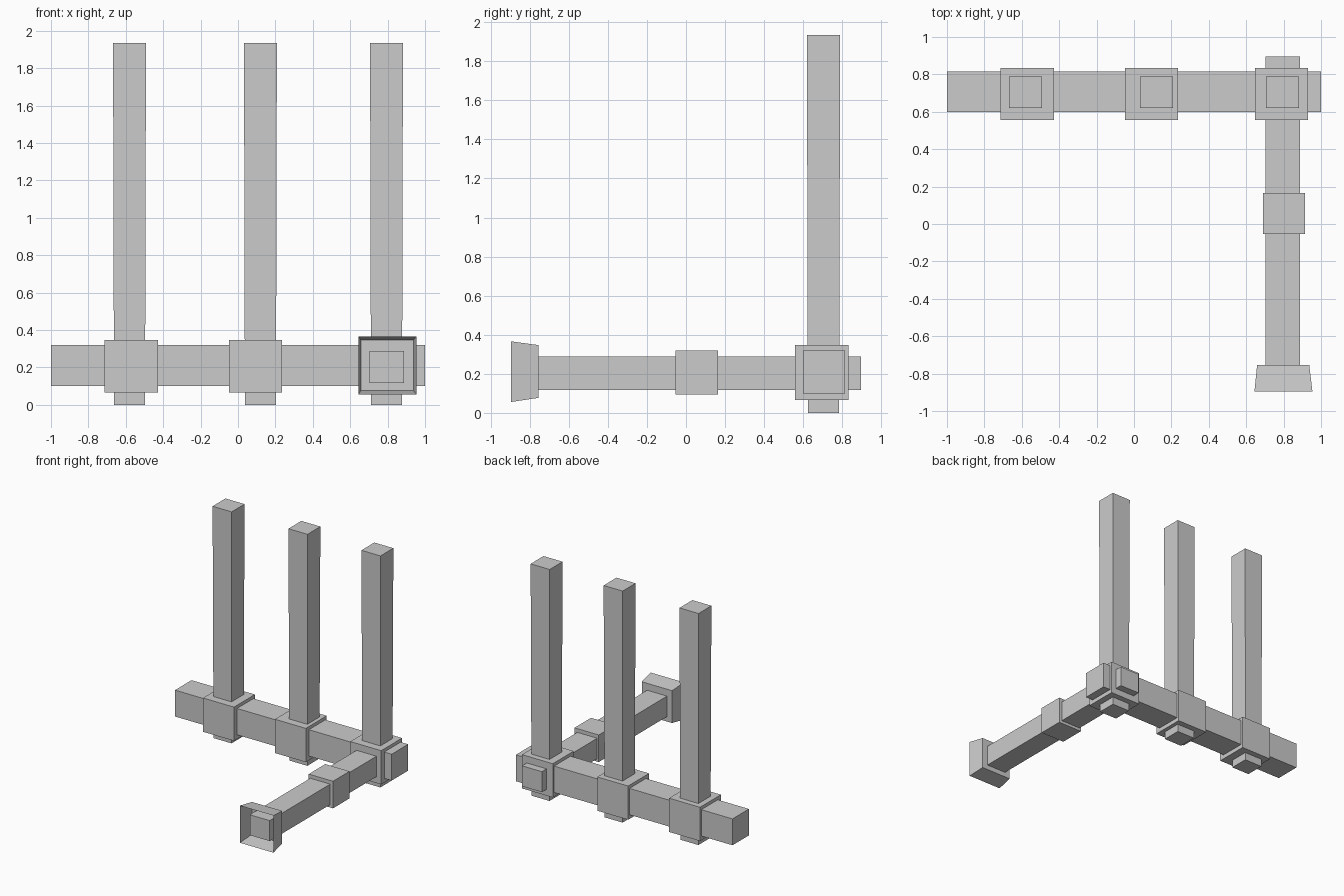
import bpy

if "Cube" in bpy.data.objects:
    bpy.data.objects.remove(bpy.data.objects["Cube"])


def make(name, verts, faces):
    mesh = bpy.data.meshes.new(name)
    mesh.from_pydata(verts, [], faces)
    mesh.update()
    obj = bpy.data.objects.new(name, mesh)
    bpy.context.collection.objects.link(obj)
    return obj


QUADS = [(0, 3, 2, 1), (0, 1, 5, 4), (1, 2, 6, 5), (2, 3, 7, 6), (3, 0, 4, 7), (4, 5, 6, 7)]


def box(name, x, y, z, grow=0.0):
    """Box from (min, max) ranges; grow widens the top on each side."""
    verts = []
    for h, g in ((z[0], 0.0), (z[1], grow)):
        a, b, c, d = x[0] - g, x[1] + g, y[0] - g, y[1] + g
        verts += [(a, c, h), (b, c, h), (b, d, h), (a, d, h)]
    return make(name, verts, QUADS)


# Long back beam and the side beam crossing it
box("back_beam", (-1, 1), (0.598, 0.815), (0.10, 0.32))
box("side_beam", (0.704, 0.888), (-0.85, 0.895), (0.118, 0.289))

# Upright posts, slightly wider at the top, each with a collar on the beam
for i, (px, cx) in enumerate([(-0.58, -0.57), (0.12, 0.0935), (0.794, 0.789)], 1):
    box(f"post_{i}", (px - 0.083, px + 0.083), (0.624, 0.784), (0, 1.935), 0.005)
    box(f"collar_{i}", (cx - 0.1425, cx + 0.1425), (0.557, 0.833), (0.065, 0.347))

# Collar halfway along the side beam
box("side_collar", (0.69, 0.914), (-0.053, 0.165), (0.094, 0.32))

# Flared end cap, thin walled and open to the front
cap = []
for y, x0, x1, z0, z1 in ((-0.755, 0.658, 0.937, 0.077, 0.347),
                          (-0.895, 0.644, 0.954, 0.056, 0.366)):
    cap += [(x0, y, z0), (x1, y, z0), (x1, y, z1), (x0, y, z1)]
make("flared_end_cap", cap, QUADS[:5])
